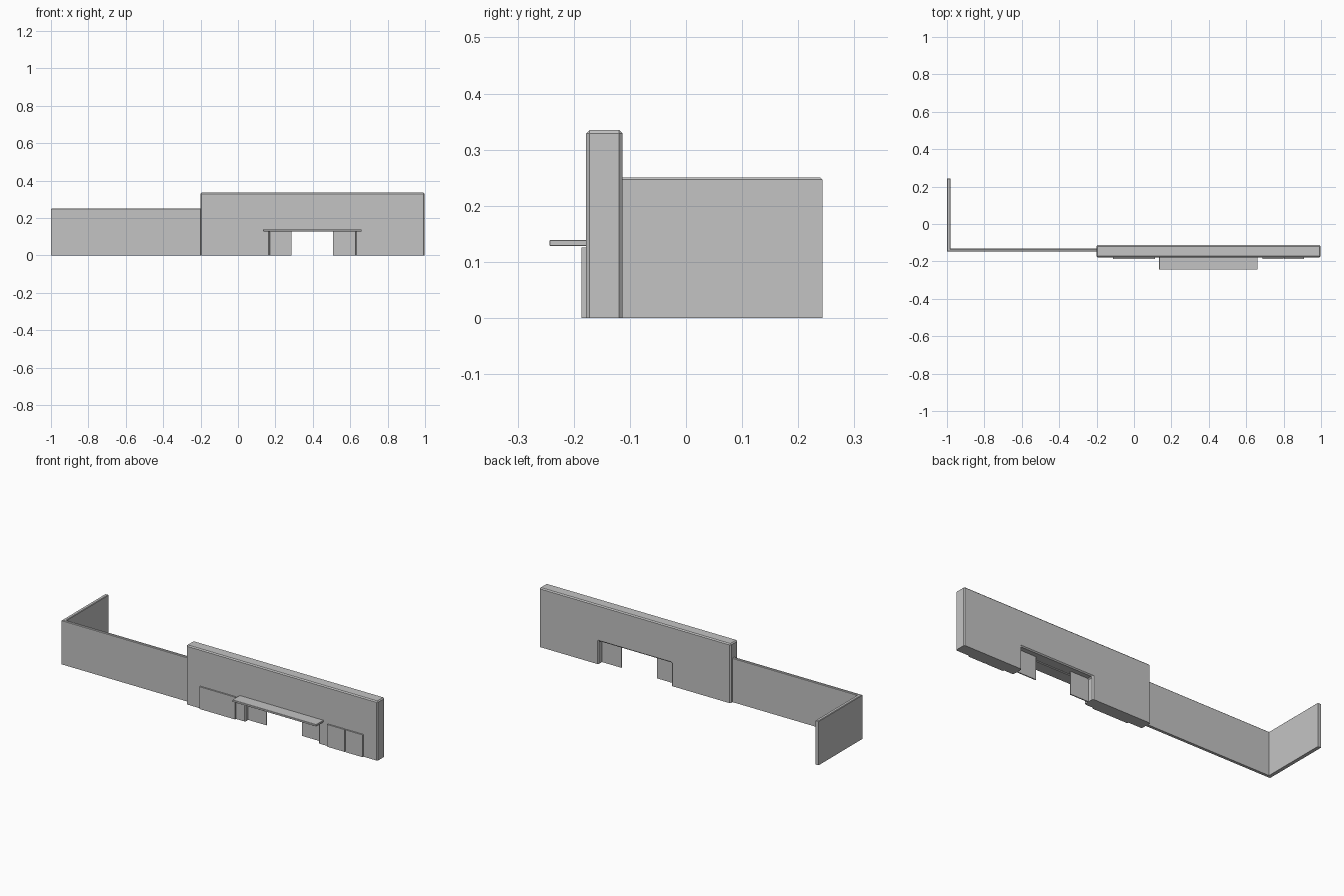
import bpy
import bmesh

cube = bpy.data.objects.get("Cube")
if cube:
    bpy.data.objects.remove(cube, do_unlink=True)

grey = bpy.data.materials.new("plain grey")
grey.use_nodes = True
colour = (0.55, 0.55, 0.55, 1)
grey.diffuse_color = colour
grey.node_tree.nodes["Principled BSDF"].inputs["Base Color"].default_value = colour


def extrude(name, points, offset, chamfer=0, keep=None):
    """Extrude a flat outline and chamfer the edges chosen by keep."""
    bm = bmesh.new()
    face = bm.faces.new([bm.verts.new(p) for p in points])
    grown = bmesh.ops.extrude_face_region(bm, geom=[face], use_keep_orig=True)
    verts = [v for v in grown["geom"] if isinstance(v, bmesh.types.BMVert)]
    bmesh.ops.translate(bm, verts=verts, vec=offset)
    bmesh.ops.recalc_face_normals(bm, faces=bm.faces)
    if chamfer:
        edges = [e for e in bm.edges if keep(e)]
        bmesh.ops.bevel(bm, geom=edges, offset=chamfer, segments=1,
                        affect='EDGES', profile=0.5)
    mesh = bpy.data.meshes.new(name)
    bm.to_mesh(mesh)
    bm.free()
    mesh.materials.append(grey)
    obj = bpy.data.objects.new(name, mesh)
    bpy.context.collection.objects.link(obj)
    return obj


def box(name, x, y, z, chamfer=0):
    points = [(x[0], y[0], z[0]), (x[1], y[0], z[0]),
              (x[1], y[1], z[0]), (x[0], y[1], z[0])]
    return extrude(name, points, (0, 0, z[1] - z[0]), chamfer, lambda e: True)


def off_ground(edge):
    return max(v.co.z for v in edge.verts) > 0.01


# Tall gate wall with a doorway cut through it
left, right, top = -0.2, 0.998, 0.335
door_left, door_right, door_top = 0.17, 0.628, 0.13
front, back = -0.178, -0.113
outline = [(left, 0), (door_left, 0), (door_left, door_top),
           (door_right, door_top), (door_right, 0), (right, 0),
           (right, top), (left, top)]
extrude("gate_wall", [(x, front, z) for x, z in outline],
        (0, back - front, 0), 0.006, off_ground)

# Low boundary wall turning a corner towards the back
plan = [(-1, -0.148), (-0.197, -0.148), (-0.197, -0.132),
        (-0.98, -0.132), (-0.98, 0.243), (-1, 0.243)]
extrude("boundary_wall", [(x, y, 0) for x, y in plan], (0, 0, 0.25), 0.003,
        lambda e: min(v.co.z for v in e.verts) > 0.2)

# Canopy over the doorway
box("canopy", (0.135, 0.66), (-0.243, -0.177), (0.128, 0.139), 0.001)

# Half-open gate leaves inside the doorway
for name, x in (("right_gate_leaf", (door_left, 0.285)),
                ("left_gate_leaf", (0.507, door_right))):
    box(name, x, (-0.152, -0.146), (0, door_top))

# Shallow panels on the front of the wall
for name, x in (("right_wall_panel", (-0.112, 0.112)),
                ("left_wall_panel_inner", (0.688, 0.798)),
                ("left_wall_panel_outer", (0.802, 0.91))):
    box(name, x, (-0.186, -0.176), (0, 0.126))
